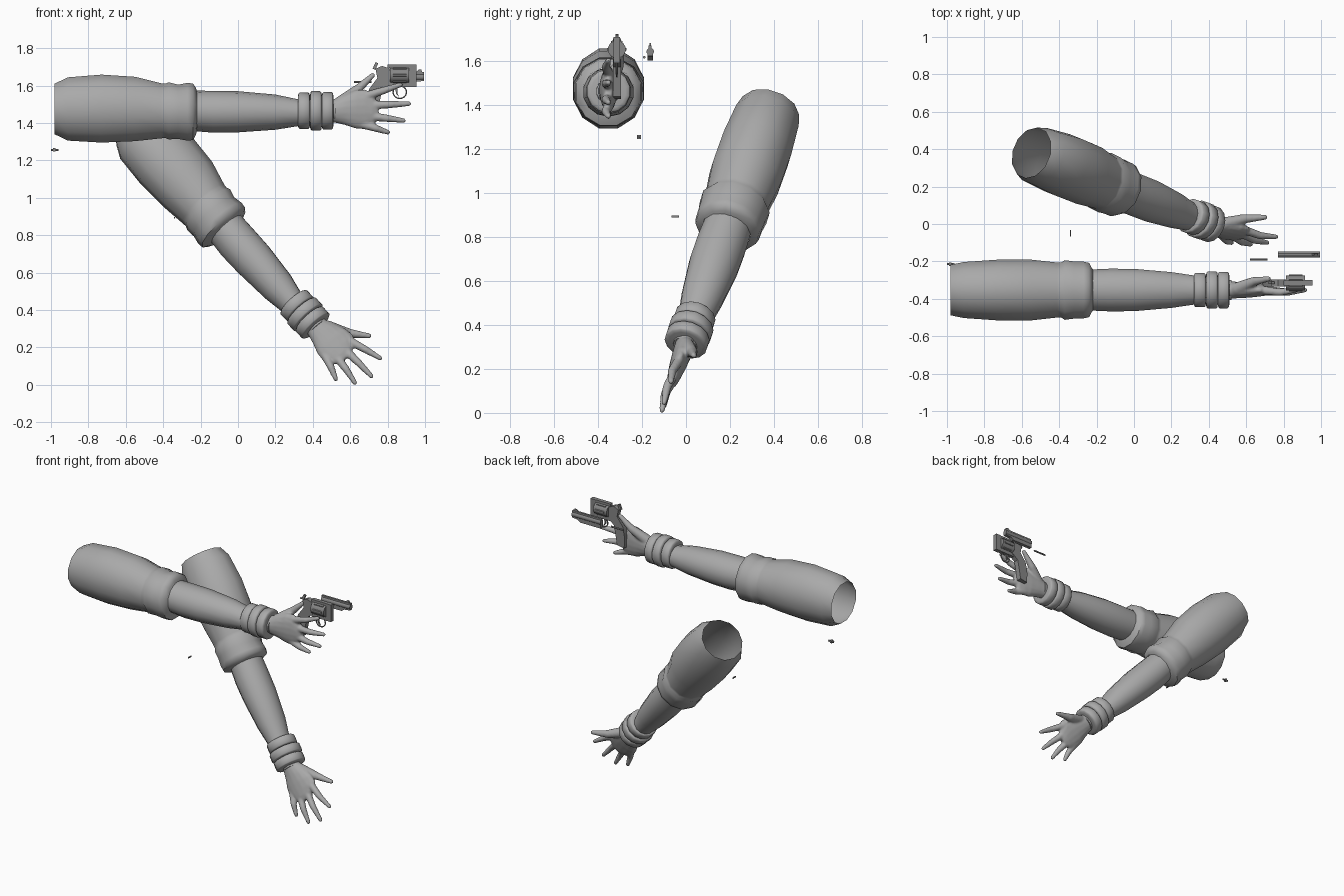
import bpy, bmesh, math
from mathutils import Vector, Matrix

if "Cube" in bpy.data.objects:
    bpy.data.objects.remove(bpy.data.objects["Cube"])


def material(name, value):
    m = bpy.data.materials.new(name)
    m.use_nodes = True
    m.diffuse_color = (value, value, value, 1)
    m.node_tree.nodes["Principled BSDF"].inputs["Base Color"].default_value = (value, value, value, 1)
    return m


GREY = material("soft grey", 0.4)
METAL = material("dark grey", 0.24)


def finish(bm, name, mat, frame=Matrix(), angle=40):
    bmesh.ops.recalc_face_normals(bm, faces=bm.faces)
    me = bpy.data.meshes.new(name)
    bm.to_mesh(me)
    bm.free()
    me.materials.append(mat)
    me.shade_smooth()
    me.set_sharp_from_angle(angle=math.radians(angle))
    ob = bpy.data.objects.new(name, me)
    ob.matrix_world = frame
    bpy.context.collection.objects.link(ob)
    return ob


def loft(bm, rows, sides=12, caps=(True, True)):
    """Rows are (along, lateral centre, lateral radius, depth radius)."""
    rings = []
    for u, cw, rw, rv in rows:
        angles = [2 * math.pi * (i + 0.5) / sides for i in range(sides)]
        rings.append([bm.verts.new((u, rv * math.cos(a), cw + rw * math.sin(a))) for a in angles])
    for a, b in zip(rings, rings[1:]):
        for i in range(sides):
            j = (i + 1) % sides
            bm.faces.new((a[i], a[j], b[j], b[i]))
    if caps[0]:
        bm.faces.new(rings[0])
    if caps[1]:
        bm.faces.new(rings[-1])


def rod(bm, a, b, r1, r2):
    """Tapered rod between two points with rounded ends."""
    a, b = Vector(a), Vector(b)
    turn = (b - a).to_track_quat('Z', 'Y').to_matrix().to_4x4()
    bmesh.ops.create_cone(bm, cap_ends=True, segments=12, radius1=r1, radius2=r2,
                          depth=(b - a).length, matrix=Matrix.Translation((a + b) / 2) @ turn)
    for p, r in ((a, r1), (b, r2)):
        bmesh.ops.create_icosphere(bm, subdivisions=2, radius=r, matrix=Matrix.Translation(p))


def plate(name, points, y, thick, mat=METAL):
    """Flat outline in the x-z plane, extruded in depth around y."""
    bm = bmesh.new()
    face = bm.faces.new([bm.verts.new((x, y - thick / 2, z)) for x, z in points])
    out = bmesh.ops.extrude_face_region(bm, geom=[face])["geom"]
    bmesh.ops.translate(bm, vec=(0, thick, 0), verts=[v for v in out if isinstance(v, bmesh.types.BMVert)])
    return finish(bm, name, mat, angle=30)


def box(name, x0, x1, z0, z1, y, thick):
    return plate(name, [(x0, z0), (x1, z0), (x1, z1), (x0, z1)], y, thick)


def barrel_rod(name, x0, x1, y, z, r, sides=12):
    bm = bmesh.new()
    loft(bm, [(x0, 0, r, r), (x1, 0, r, r)], sides)
    return finish(bm, name, METAL, Matrix.Translation((0, y, z)))


# Arm built along its own axis, with the wrist as origin
SLEEVE = [(-1.40, .01, .14, .14), (-1.33, .01, .175, .155), (-1.15, .012, .188, .168),
          (-0.97, .01, .178, .168), (-0.83, .0, .152, .152), (-0.81, .0, .15, .152),
          (-0.79, .0, .158, .165), (-0.74, -.005, .15, .158), (-0.69, -.005, .16, .157),
          (-0.66, -.005, .156, .15), (-0.645, -.003, .13, .12), (-0.64, .0, .109, .115)]
FOREARM = [(-0.66, .0, .108, .112), (-0.55, -.005, .112, .117), (-0.42, -.005, .11, .116),
           (-0.22, -.007, .094, .098), (-0.10, -.01, .072, .08), (0.1, .0, .055, .055)]
BANDS = [("inner_band", -.10, -.035, .097, .094), ("middle_band", -.035, .028, .105, .102),
         ("outer_band", .028, .09, .1, .1)]
PALM = [(.04, .0, .058, .05), (.10, .0, .064, .046), (.15, .006, .082, .044),
        (.21, .008, .104, .04), (.26, .008, .108, .034), (.30, .0, .082, .028), (.33, .0, .045, .018)]
# Finger base, tip and lateral positions
FINGERS = [(.26, .078, .46, .14), (.29, .03, .505, .038), (.28, -.028, .475, -.052), (.24, -.07, .392, -.115)]


def make_arm(side, frame):
    bm = bmesh.new()
    loft(bm, SLEEVE, 12, (False, False))
    finish(bm, side + "_sleeve", GREY, frame, 50)
    bm = bmesh.new()
    loft(bm, FOREARM, 14, (False, True))
    finish(bm, side + "_forearm", GREY, frame, 50)
    for name, u0, u1, rw, rv in BANDS:
        bm = bmesh.new()
        e = .009
        loft(bm, [(u0, 0, rw - .02, rv - .02), (u0 + .003, 0, rw - .006, rv - .006), (u0 + e, 0, rw, rv),
                  (u1 - e, 0, rw, rv), (u1 - .003, 0, rw - .006, rv - .006), (u1, 0, rw - .02, rv - .02)], 14)
        finish(bm, side + "_" + name, GREY, frame, 50)
    # Palm, fingers and thumb fused into one skin
    bm = bmesh.new()
    loft(bm, PALM, 16)
    for u0, w0, u1, w1 in FINGERS:
        um, wm = (u0 + u1) / 2, (w0 + w1) / 2
        rod(bm, (u0, 0, w0), (um, -.012, wm), .024, .02)
        rod(bm, (um, -.012, wm), (u1 - .01, 0, w1), .02, .013)
    rod(bm, (.13, .005, .045), (.22, .045, .115), .036, .026)
    rod(bm, (.22, .045, .115), (.30, .06, .19), .025, .014)
    hand = finish(bm, side + "_hand", GREY, frame, 80)
    mod = hand.modifiers.new("fuse", 'REMESH')
    mod.mode = 'VOXEL'
    mod.voxel_size = .007
    mod.use_smooth_shade = True
    soft = hand.modifiers.new("soften", 'SMOOTH')
    soft.factor = .5
    soft.iterations = 4


def frame_from(origin, along, lateral):
    u = Vector(along).normalized()
    w = Vector(lateral)
    w = (w - u * w.dot(u)).normalized()
    v = w.cross(u)
    m = Matrix((u, v, w)).transposed().to_4x4()
    m.translation = origin
    return m


make_arm("right", frame_from((.42, -.353, 1.465), (1, 0, 0), (0, 0, 1)))
make_arm("left", frame_from((.36, .02, 0.375), (.92, -.36, -1.0), (.7, .2, .65)))

# Revolver frame around the cylinder window
GY = -.315
plate("gun_grip", [(.735, 1.69), (.77, 1.705), (.815, 1.69), (.815, 1.61), (.77, 1.575), (.755, 1.50),
                   (.745, 1.44), (.69, 1.43), (.685, 1.50), (.70, 1.58), (.745, 1.64)], GY, .036)
box("top_strap", .80, .955, 1.695, 1.712, GY, .026)
box("bottom_strap", .80, .955, 1.592, 1.618, GY, .026)
box("frame_front", .915, .955, 1.592, 1.712, GY, .03)
plate("hammer", [(.735, 1.685), (.75, 1.72), (.735, 1.725), (.72, 1.69)], GY, .014)
plate("trigger", [(.84, 1.60), (.855, 1.60), (.852, 1.56), (.862, 1.54), (.845, 1.555)], GY, .01)
barrel_rod("cylinder", .812, .915, GY, 1.655, .041, 12)
for i in range(6):
    a = math.pi * i / 3
    barrel_rod("cylinder_rib", .83, .90, GY + .037 * math.cos(a), 1.655 + .037 * math.sin(a), .009, 6)

# Trigger guard
guard = bpy.data.curves.new("trigger_guard", 'CURVE')
guard.dimensions = '3D'
guard.bevel_depth = .004
guard.bevel_resolution = 1
spline = guard.splines.new('POLY')
spline.points.add(15)
for i, p in enumerate(spline.points):
    a = 2 * math.pi * i / 16
    p.co = (.865 + .036 * math.cos(a), GY, 1.565 + .034 * math.sin(a), 1)
spline.use_cyclic_u = True
guard.materials.append(METAL)
bpy.context.collection.objects.link(bpy.data.objects.new("trigger_guard", guard))

# Loose barrel and its ejector pin
BY = -.163
barrel_rod("barrel", .77, .995, BY, 1.645, .017)
box("barrel_rib", .77, .995, 1.655, 1.672, BY, .014)
plate("barrel_underlug", [(.77, 1.605), (.93, 1.605), (.95, 1.62), (.995, 1.625), (.995, 1.645), (.77, 1.645)], BY, .024)
plate("front_sight", [(.95, 1.67), (.985, 1.67), (.98, 1.685), (.965, 1.685)], BY, .008)
barrel_rod("ejector_pin", .62, .715, -.19, 1.62, .006, 8)

# Small loose scraps
barrel_rod("loose_pin", -1.0, -.96, -.215, 1.256, .006, 8)
box("loose_pin_head", -.99, -.975, 1.247, 1.265, -.215, .018)
plate("loose_chip", [(-.343, .89), (-.337, .89), (-.337, .898), (-.343, .898)], -.05, .034)
